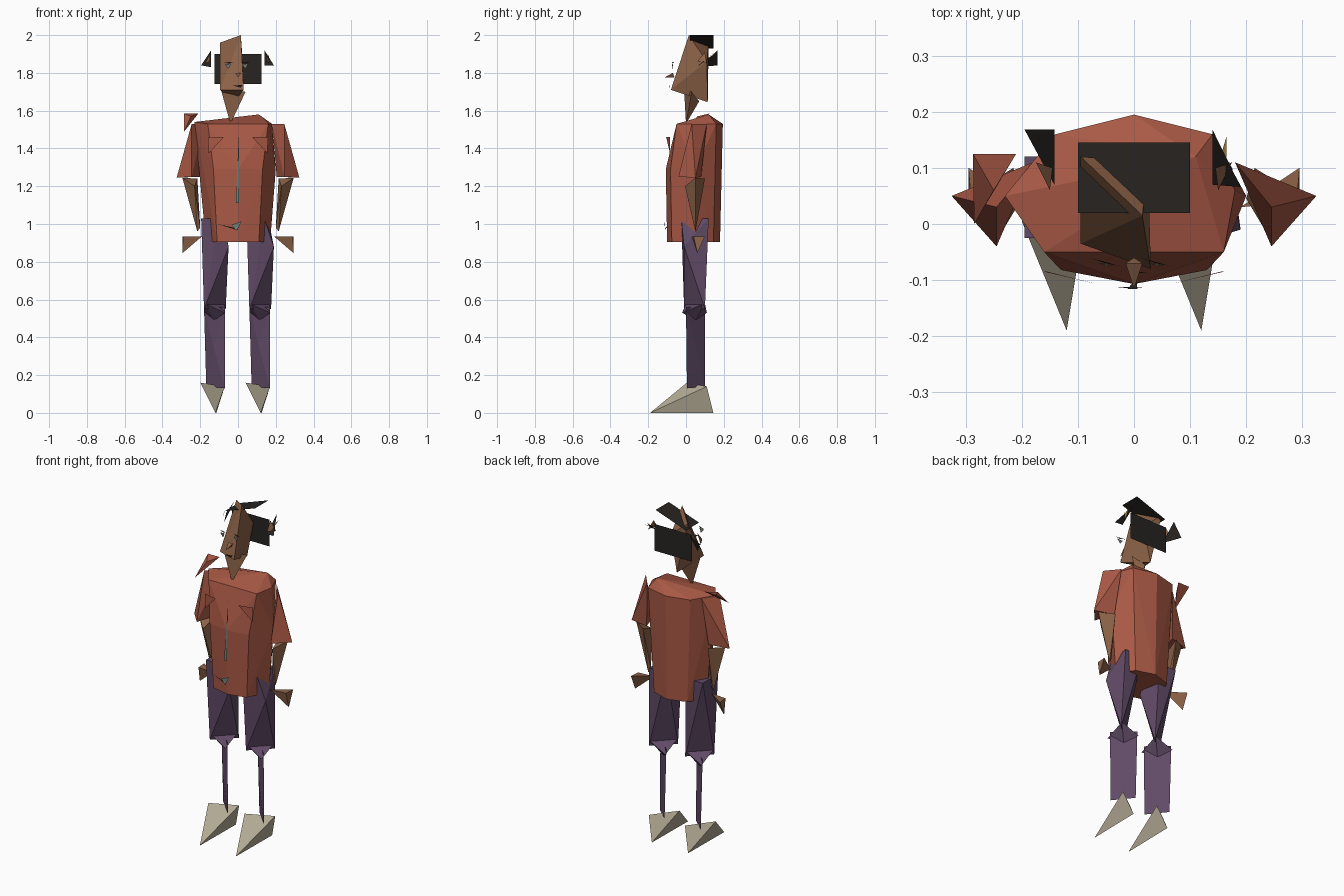
import bpy
import bmesh
from mathutils import Vector

default_cube = bpy.data.objects.get("Cube")
if default_cube:
    bpy.data.objects.remove(default_cube, do_unlink=True)


def make_material(name, red, green, blue):
    material = bpy.data.materials.new(name)
    material.use_nodes = True
    color = (red, green, blue, 1)
    material.diffuse_color = color
    shader = material.node_tree.nodes["Principled BSDF"]
    shader.inputs["Base Color"].default_value = color
    shader.inputs["Roughness"].default_value = 0.8
    return material


shirt = make_material("brick red cloth", .40, .10, .06)
trousers = make_material("muted purple cloth", .12, .07, .135)
skin = make_material("brown skin", .27, .125, .065)
hair = make_material("black hair", .02, .017, .015)
shoe = make_material("beige shoe", .47, .42, .31)
metal = make_material("grey green trim", .16, .20, .17)
gold = make_material("gold earring", .55, .33, .06)


def finish(name, mesh_builder, material):
    mesh = bpy.data.meshes.new(name)
    mesh_builder.to_mesh(mesh)
    mesh_builder.free()
    mesh.materials.append(material)
    part = bpy.data.objects.new(name, mesh)
    bpy.context.scene.collection.objects.link(part)
    return part


def hull(name, points, material, shift=0):
    """Faceted solid wrapped around a few corner points."""
    builder = bmesh.new()
    for point in points:
        builder.verts.new(Vector(point) + Vector((shift, 0, 0)))
    result = bmesh.ops.convex_hull(builder, input=builder.verts)
    unused = [v for v in result["geom_interior"] if isinstance(v, bmesh.types.BMVert)]
    bmesh.ops.delete(builder, geom=unused, context="VERTS")
    bmesh.ops.recalc_face_normals(builder, faces=builder.faces)
    return finish(name, builder, material)


def sheet(name, points, material, shift=0):
    """Single flat or folded facet."""
    builder = bmesh.new()
    corners = [builder.verts.new(Vector(point) + Vector((shift, 0, 0))) for point in points]
    builder.faces.new(corners)
    bmesh.ops.triangulate(builder, faces=builder.faces)
    return finish(name, builder, material)


def mirrored(points):
    return [(-x, y, z) for x, y, z in points]


def both_sides(builder_function, name, points, material):
    builder_function("left_" + name, points, material)
    builder_function("right_" + name, mirrored(points), material)


# Torso: lofted octagonal rings with a tilted shoulder cap
torso_points = []
for half_width, front, back, height in ((.17, -.10, .18, .905), (.2, -.107, .185, 1.29)):
    corner = half_width * .65
    torso_points += [(0, front, height), (0, back, height)]
    for side in (-1, 1):
        torso_points += [(side * corner, front + .025, height),
                         (side * half_width, .05, height),
                         (side * corner, back - .035, height)]
torso_points += [(-.16, -.05, 1.53), (.16, -.05, 1.53), (-.23, .05, 1.54),
                 (.18, .06, 1.53), (.14, .16, 1.53), (-.14, .16, 1.53),
                 (0, .195, 1.53), (.11, .12, 1.58)]
hull("torso", torso_points, shirt)

# Shirt details: pocket flaps, front placket and buckle
both_sides(sheet, "pocket_flap",
           [(.075, -.105, 1.46), (.16, -.085, 1.46), (.155, -.085, 1.375)], shirt)
sheet("placket", [(.004, -.098, 1.46), (-.012, -.116, 1.11), (.006, -.116, 1.11)], metal)
sheet("buckle", [(-.035, -.112, .995), (.02, -.112, 1.015), (-.005, -.115, .965)], metal)
sheet("belt", [(-.11, -.09, 1), (0, -.112, .975), (0, -.112, .967)], hair)

# Sleeves and shoulder flap
both_sides(hull, "sleeve",
           [(.18, .11, 1.53), (.245, .03, 1.53), (.325, .05, 1.245),
            (.245, -.04, 1.25), (.205, .08, 1.25)], shirt)
hull("shoulder_flap",
     [(-.287, .125, 1.585), (-.21, .125, 1.585), (-.285, 0, 1.49), (-.25, .06, 1.57)], shirt)

# Forearms and hands
both_sides(hull, "forearm",
           [(.295, .05, 1.245), (.215, .1, 1.24), (.23, -.005, 1.2),
            (.2, .045, .98), (.215, .05, .96)], skin)
both_sides(hull, "hand",
           [(.19, .03, .935), (.295, .1, .935), (.29, .04, .935), (.295, .06, .845)], skin)

# Legs: the right and left share one shape, set side by side
for side, shift in (("right", 0), ("left", .24)):
    hull(side + "_thigh",
         [(-.195, -.025, 1.03), (-.195, .12, 1.03), (-.08, .12, 1.03), (-.10, -.025, 1.03),
          (-.05, -.01, .88), (-.18, -.01, .55), (-.065, .1, .55)], trousers, shift)
    hull(side + "_knee",
         [(-.18, .0, .58), (-.07, .1, .58), (-.18, .11, .53), (-.07, -.02, .53),
          (-.125, .05, .49)], trousers, shift)
    hull(side + "_shin",
         [(-.18, .1, .56), (-.07, 0, .56), (-.168, .1, .14), (-.07, .005, .13),
          (-.13, .04, .35)], trousers, shift)
    hull(side + "_shoe",
         [(-.12, -.19, 0), (-.115, .145, 0), (-.2, .005, .16), (-.07, .11, .14)],
         shoe, shift)

# Head and neck
hull("head",
     [(.015, .015, 2), (-.095, .12, 1.96), (-.095, -.035, 1.71), (.03, -.08, 1.71),
      (.025, .11, 1.86), (-.02, .115, 1.645)], skin)
hull("neck",
     [(-.09, -.01, 1.71), (.04, .03, 1.70), (-.02, .07, 1.65), (-.04, .0, 1.53)], skin)

# Hair: tilted crown plate, back plate and side locks
sheet("crown_hair",
      [(-.1, .02, 1.93), (.1, .02, 2), (.1, .145, 2), (-.1, .145, 1.93)], hair)
sheet("back_hair",
      [(-.125, .12, 1.74), (.125, .12, 1.74), (.125, .12, 1.9), (-.125, .12, 1.9)], hair)
sheet("right_hair_lock", [(-.195, .168, 1.84), (-.142, .168, 1.92), (-.142, .07, 1.83)], hair)
sheet("left_hair_lock", [(.14, .168, 1.92), (.19, .066, 1.84), (.14, .07, 1.84)], hair)

# Ears and earring
both_sides(sheet, "ear", [(.145, .1, 1.91), (.175, .11, 1.85), (.15, .06, 1.86)], skin)
sheet("earring", [(.165, .157, 1.9), (.15, .105, 1.865), (.165, .12, 1.88)], gold)

# Face: eyes, brows, nose and mouth
for side, x in (("right", -.05), ("left", .04)):
    sheet(side + "_eye", [(x - .02, -.07, 1.845), (x + .015, -.075, 1.85), (x, -.07, 1.82)], metal)
    sheet(side + "_brow", [(x - .03, -.06, 1.855), (x + .025, -.075, 1.858), (x, -.07, 1.85)], hair)
hull("nose", [(0, -.115, 1.775), (-.015, -.07, 1.8), (.015, -.07, 1.8), (0, -.06, 1.775)], skin)
sheet("mouth", [(-.025, -.085, 1.732), (.025, -.088, 1.737), (.015, -.086, 1.722)], hair)
